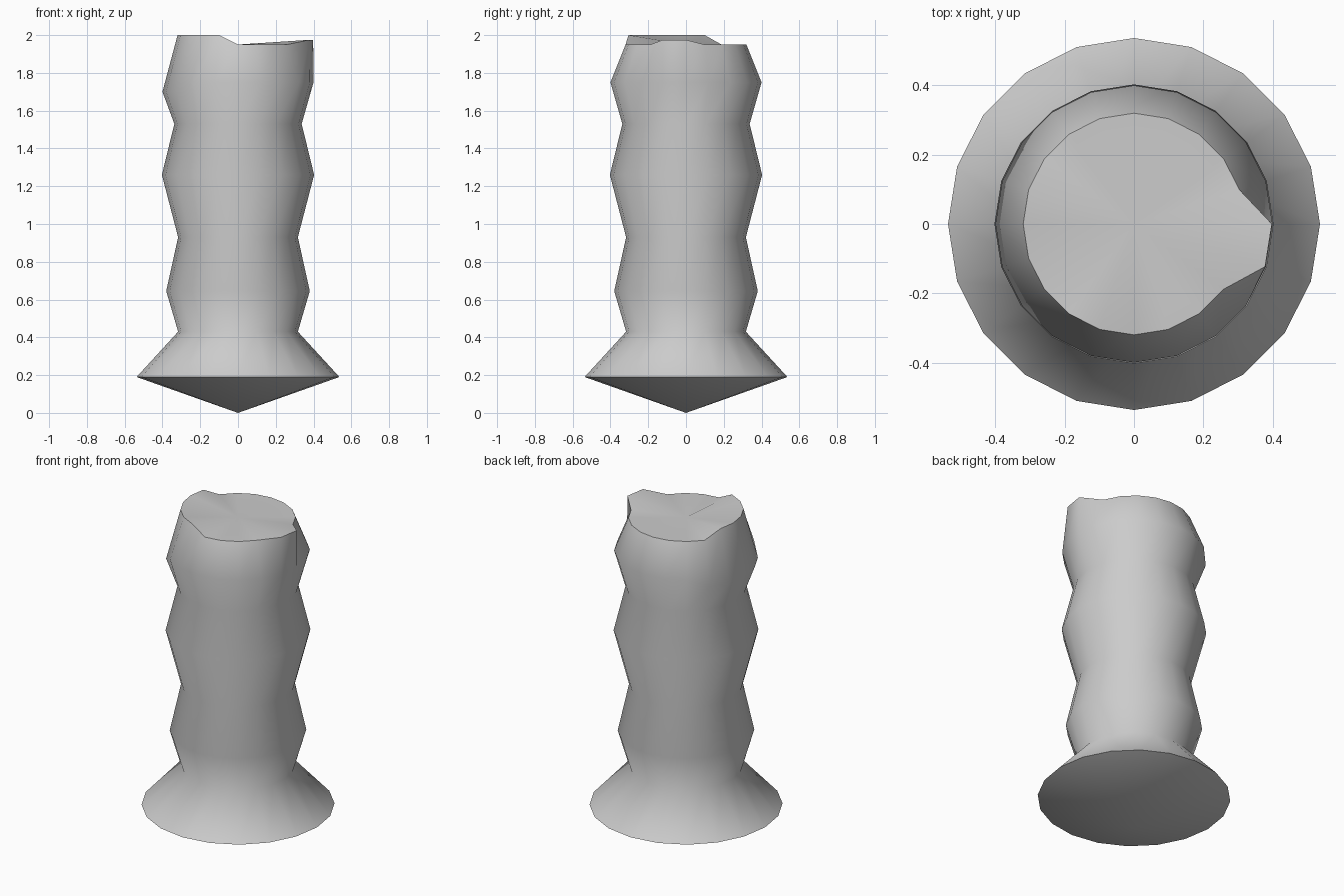
import bpy, bmesh, math

if "Cube" in bpy.data.objects:
    bpy.data.objects.remove(bpy.data.objects["Cube"])

SEG = 20
# (radius, height) of the regular rings from flared foot upward
RINGS = [(0.537, 0.19), (0.317, 0.43), (0.38, 0.645), (0.317, 0.93),
         (0.403, 1.26), (0.337, 1.53)]

bm = bmesh.new()


def ring(fn):
    """Ring of vertices; fn(k) returns radius and height for segment k."""
    verts = []
    for k in range(SEG):
        r, z = fn(k)
        a = 2 * math.pi * k / SEG
        verts.append(bm.verts.new((r * math.cos(a), r * math.sin(a), z)))
    return verts


def upper_bulge(k):
    # the bulge hangs a little lower on the left side
    return 0.4, (1.70 if 8 <= k <= 12 else 1.75)


def rim(k):
    if k in (0, 19):            # pulled-out pouring lip
        return 0.398, 1.975
    if 9 <= k <= 14:            # raised part of the rim
        return 0.32, 2.0
    return 0.32, 1.95


rings = [ring(lambda k, p=p: p) for p in RINGS] + [ring(upper_bulge), ring(rim)]
bottom = bm.verts.new((0, 0, 0))
top = bm.verts.new((0, 0, 1.95))

# side walls, pointed underside and top cap
for lo, hi in zip(rings, rings[1:]):
    for k in range(SEG):
        n = (k + 1) % SEG
        bm.faces.new((lo[k], lo[n], hi[n], hi[k]))
for k in range(SEG):
    n = (k + 1) % SEG
    bm.faces.new((bottom, rings[0][n], rings[0][k]))
    bm.faces.new((top, rings[-1][k], rings[-1][n]))

mesh = bpy.data.meshes.new("ribbed_column")
bm.to_mesh(mesh)
bm.free()
column = bpy.data.objects.new("ribbed_column", mesh)
bpy.context.collection.objects.link(column)

# smooth body, sharp foot edge and rim
bpy.context.view_layer.objects.active = column
column.select_set(True)
bpy.ops.object.shade_smooth_by_angle(angle=math.radians(60))
